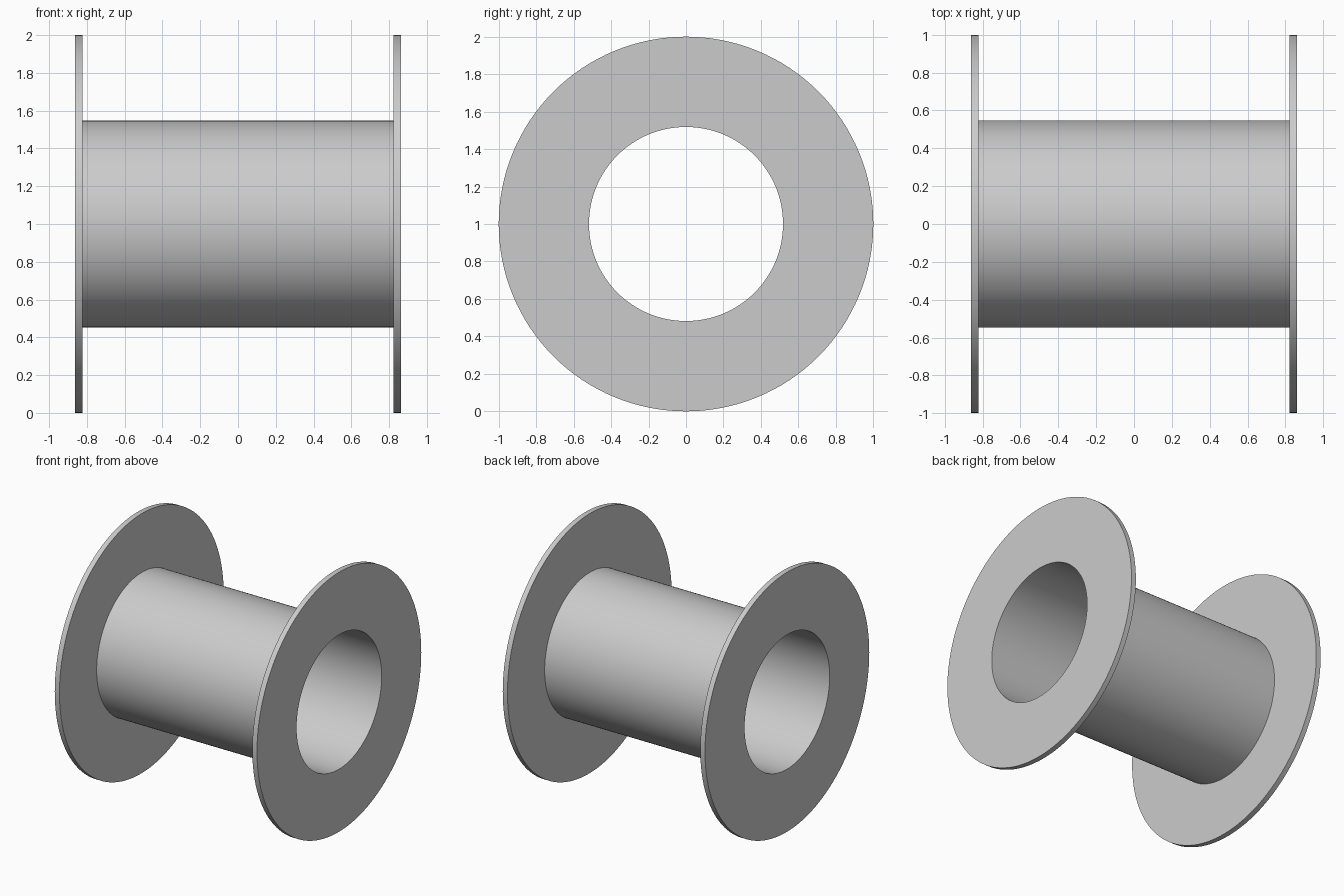
import bpy, bmesh, math

if "Cube" in bpy.data.objects:
    bpy.data.objects.remove(bpy.data.objects["Cube"])

SEGMENTS = 128
BORE, BARREL, RIM = 0.518, 0.547, 1.0      # radii
INNER, OUTER = 0.822, 0.862                # flange faces along x

# Closed half-section of the spool (x, radius): right half, then its mirror
half = [(OUTER, BORE), (OUTER, RIM), (INNER, RIM), (INNER, BARREL)]
profile = half + [(-x, r) for x, r in reversed(half)]

# Revolve the section about the x axis, at the rim's height above the floor
bm = bmesh.new()
rings = []
for i in range(SEGMENTS):
    a = 2 * math.pi * i / SEGMENTS
    rings.append([bm.verts.new((x, r * math.cos(a), RIM + r * math.sin(a)))
                  for x, r in profile])
n = len(profile)
for i in range(SEGMENTS):
    a, b = rings[i], rings[(i + 1) % SEGMENTS]
    for j in range(n):
        k = (j + 1) % n
        bm.faces.new((a[j], a[k], b[k], b[j]))
bmesh.ops.recalc_face_normals(bm, faces=bm.faces)

mesh = bpy.data.meshes.new("flanged_spool")
bm.to_mesh(mesh)
bm.free()
spool = bpy.data.objects.new("flanged_spool", mesh)
bpy.context.collection.objects.link(spool)

# Smooth round surfaces, crisp flange edges
bpy.context.view_layer.objects.active = spool
spool.select_set(True)
bpy.ops.object.shade_smooth_by_angle(angle=math.radians(30))
